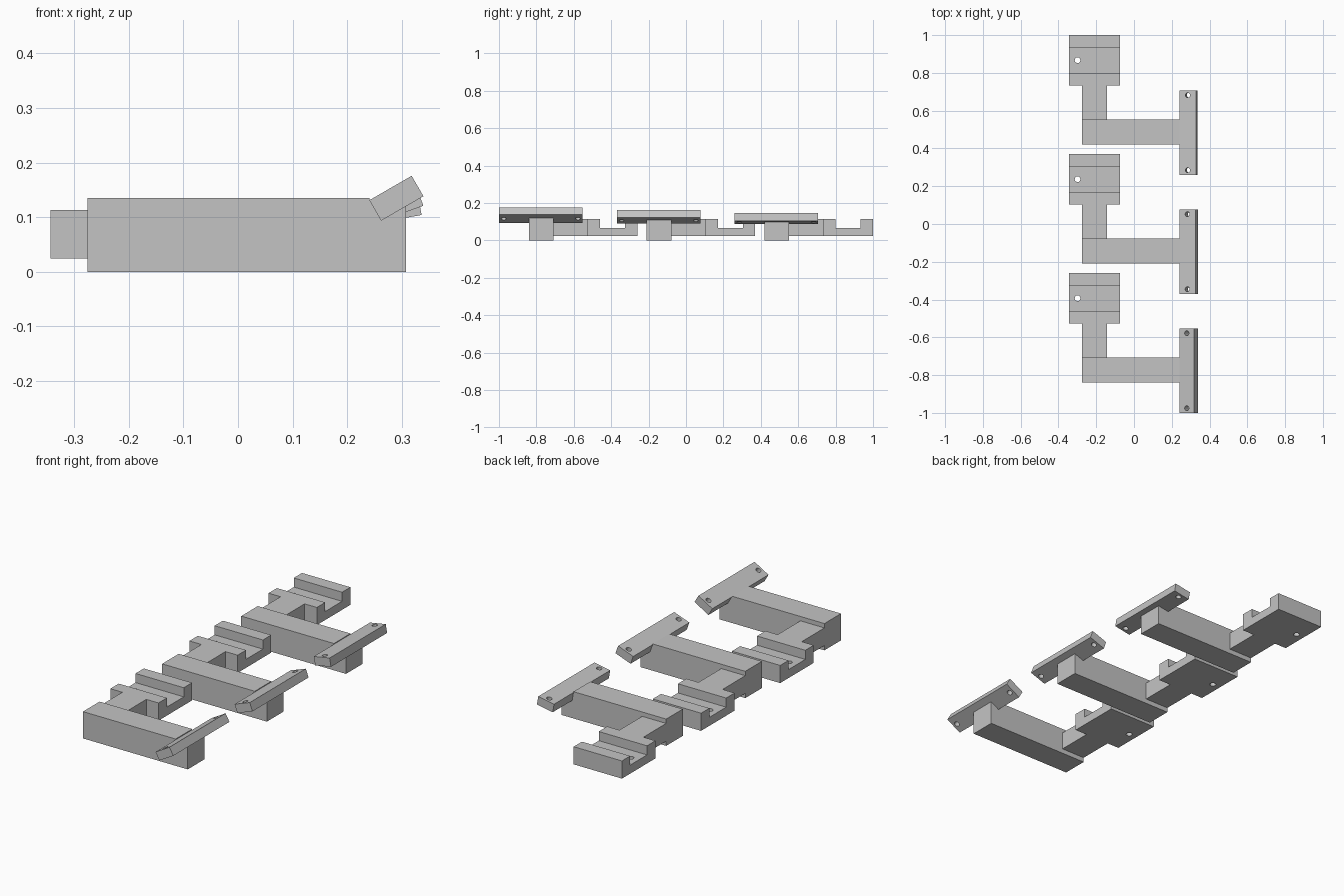
import bpy, bmesh, math
from mathutils import Matrix, Vector

if "Cube" in bpy.data.objects:
    bpy.data.objects.remove(bpy.data.objects["Cube"])

grey = bpy.data.materials.new("plain grey")
grey.diffuse_color = (0.55, 0.55, 0.55, 1)
grey.use_nodes = True
grey.node_tree.nodes["Principled BSDF"].inputs["Base Color"].default_value = grey.diffuse_color


def prism(name, outline, depth):
    """Extrude a closed outline of 3D points along a depth vector."""
    bm = bmesh.new()
    face = bm.faces.new([bm.verts.new(p) for p in outline])
    out = bmesh.ops.extrude_face_region(bm, geom=[face])
    moved = [v for v in out["geom"] if isinstance(v, bmesh.types.BMVert)]
    bmesh.ops.translate(bm, verts=moved, vec=depth)
    bmesh.ops.recalc_face_normals(bm, faces=bm.faces)
    mesh = bpy.data.meshes.new(name)
    bm.to_mesh(mesh)
    bm.free()
    mesh.materials.append(grey)
    obj = bpy.data.objects.new(name, mesh)
    bpy.context.collection.objects.link(obj)
    return obj


def drill(obj, centre, radius, tilt=0.0):
    """Cut a round through hole, tilted about y."""
    bpy.ops.mesh.primitive_cylinder_add(
        vertices=24, radius=radius, depth=0.3, location=centre, rotation=(0, tilt, 0))
    cutter = bpy.context.object
    cutter.name = "hole_cutter"
    cutter.hide_render = True
    cutter.data.materials.append(grey)
    mod = obj.modifiers.new("hole", 'BOOLEAN')
    mod.operation = 'DIFFERENCE'
    mod.solver = 'EXACT'
    mod.object = cutter
    bpy.context.view_layer.objects.active = obj
    bpy.ops.object.modifier_apply(modifier=mod.name)
    bpy.data.objects.remove(cutter)


PX, PZ = 0.2405, 0.131          # upper left edge shared by every tilted plate
LENGTH, THICK = 0.0895, 0.0432  # plate cross-section
ARM_END = 0.308

for i, degrees in enumerate((30, 20, 10)):
    y = 0.63 * i
    a = math.radians(degrees)
    along = Vector((math.cos(a), 0, math.sin(a)))
    down = Vector((math.sin(a), 0, -math.cos(a)))
    corner = Vector((PX, y - 1.0, PZ))

    # tilted mounting plate with a screw hole at each end
    plate = prism(f"tilted_plate_{i + 1}",
                  [corner, corner + along * LENGTH,
                   corner + along * LENGTH + down * THICK, corner + down * THICK],
                  (0, 0.447, 0))
    middle = corner + along * LENGTH / 2 + down * THICK / 2
    for offset in (0.025, 0.422):
        drill(plate, middle + Vector((0, offset, 0)), 0.013, -a)

    # arm, cut away where the plate rests on it
    low = corner + down * THICK
    end_z = low.z + (ARM_END - low.x) * math.tan(a)
    arm = [(-0.276, 0), (ARM_END, 0), (ARM_END, end_z), (low.x, low.z),
           (PX, PZ), (PX, 0.135), (-0.276, 0.135)]
    prism(f"arm_{i + 1}", [(x, y - 0.84, z) for x, z in arm], (0, 0.132, 0))

    # stem joining arm and saddle
    prism(f"stem_{i + 1}",
          [(-0.276, y - 0.708, 0.024), (-0.142, y - 0.708, 0.024),
           (-0.142, y - 0.527, 0.024), (-0.276, y - 0.527, 0.024)], (0, 0, 0.089))

    # grooved saddle with one screw hole
    side = [(-0.527, 0.024), (-0.26, 0.024), (-0.26, 0.113), (-0.326, 0.113),
            (-0.326, 0.067), (-0.46, 0.067), (-0.46, 0.113), (-0.527, 0.113)]
    saddle = prism(f"saddle_{i + 1}", [(-0.343, y + sy, z) for sy, z in side], (0.269, 0, 0))
    drill(saddle, (-0.299, y - 0.393, 0.05), 0.015)
